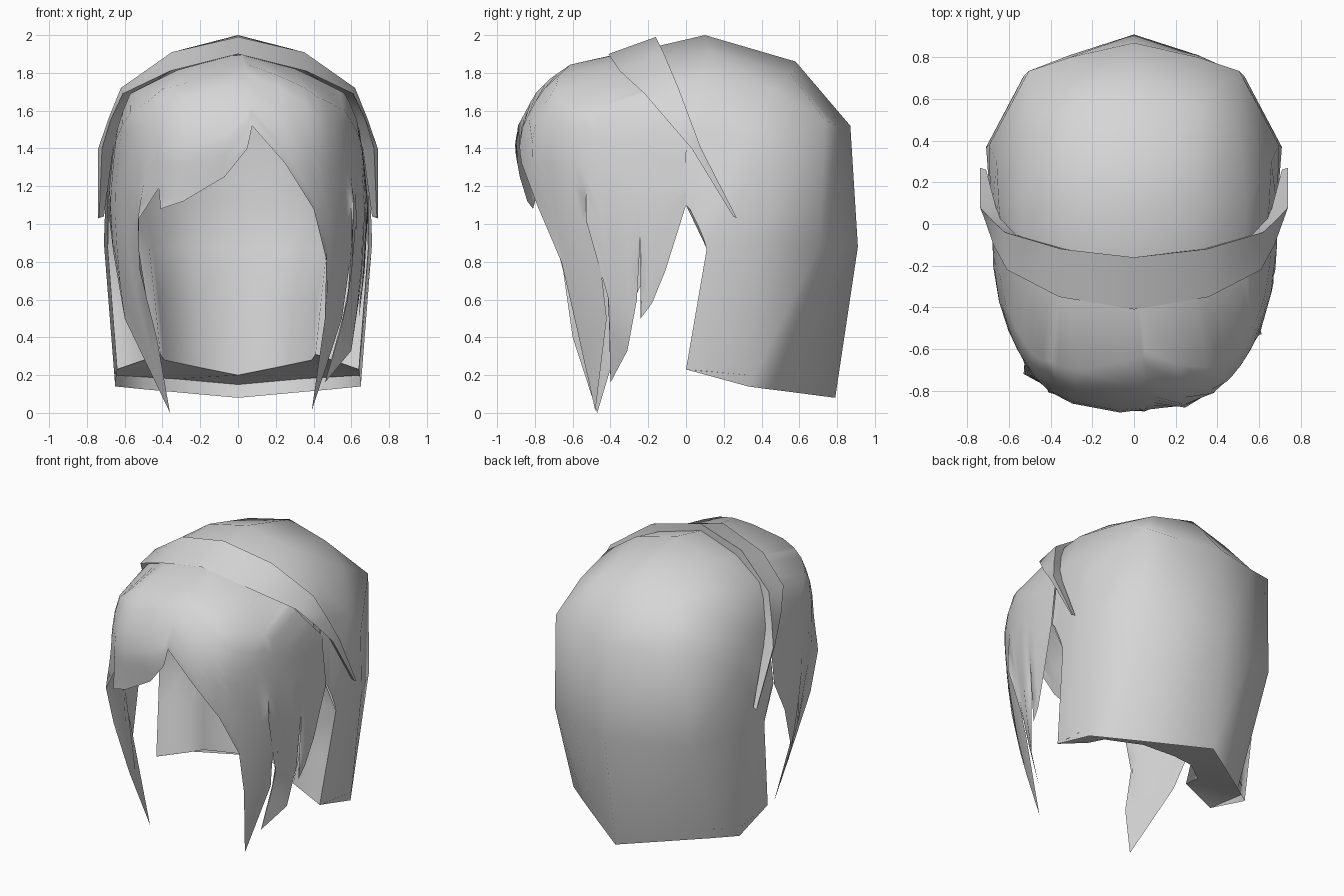
import bpy, bmesh, math
from mathutils import Vector

hair = bpy.data.materials.new("light_grey")
hair.diffuse_color = (0.67, 0.67, 0.67, 1)
CENTRE = Vector((0, 0, 1))


def sheet(name, cols, outward=True, closed=False, angle=60):
    """Smooth surface through a list of equally long point columns."""
    bm = bmesh.new()
    grid = [[bm.verts.new(p) for p in c] for c in cols]
    n = len(cols[0])
    for a, b in zip(grid, grid[1:]):
        for i in range(n if closed else n - 1):
            j = (i + 1) % n
            bm.faces.new((a[i], a[j], b[j], b[i]))
    bmesh.ops.remove_doubles(bm, verts=bm.verts, dist=0.0005)
    bmesh.ops.recalc_face_normals(bm, faces=bm.faces)
    if not closed:
        facing = sum(f.normal.dot(f.calc_center_median() - CENTRE) * f.calc_area()
                     for f in bm.faces)
        if (facing > 0) != outward:
            bmesh.ops.reverse_faces(bm, faces=bm.faces)
    me = bpy.data.meshes.new(name)
    bm.to_mesh(me)
    bm.free()
    me.materials.append(hair)
    ob = bpy.data.objects.new(name, me)
    bpy.context.collection.objects.link(ob)
    bpy.context.view_layer.objects.active = ob
    ob.select_set(True)
    bpy.ops.object.shade_smooth_by_angle(angle=math.radians(angle))
    ob.select_set(False)
    return ob


def mirrored(cols):
    """Columns listed from the middle to the right, completed on the left."""
    left = [[(-x, y, z) for x, y, z in c] for c in cols[:0:-1]]
    return left + cols


def interp(table, k):
    """Linear lookup in rows of (key, values...)."""
    for a, b in zip(table, table[1:]):
        if k <= b[0]:
            break
    t = min(max((k - a[0]) / (b[0] - a[0]), 0), 1)
    return [p + (q - p) * t for p, q in zip(a[1:], b[1:])]


# Front hair body: height, front depth, half width
BODY = [(0.0, .56, .58), (.42, .70, .65), (.75, .77, .68), (1.1, .84, .69),
        (1.4, .905, .66), (1.52, .89, .645), (1.69, .80, .62),
        (1.77, .72, .58), (1.88, .56, .47), (1.9, .42, .4)]
# Upper edge under the band: angle, x, y, z
EDGE = [(0, 0, -.39, 1.9), (30, .31, -.34, 1.82), (60, .57, -.2, 1.69),
        (75, .63, -.1, 1.55), (90, .655, .02, 1.42)]


def body(deg, z):
    depth, half = interp(BODY, z)
    s, c = math.sin(math.radians(deg)), math.cos(math.radians(deg))
    e = 2 / 2.6
    return Vector((math.copysign(abs(s) ** e, s) * half, -max(c, 0) ** e * depth, z))


# Hem of the front hair, left to right: angle, then hem point
HEM = [(-90, -.69, 0, 1.1), (-80, -.66, -.16, .85), (-70, -.6, -.32, .5),
       (-60, -.36, -.47, 0), (-53, -.43, -.6, .4), (-46, -.52, -.65, .75),
       (-40, -.53, -.72, 1.02), (-35, -.42, -.78, 1.19), (-31, -.41, -.81, 1.08),
       (-21, -.29, -.84, 1.12), (-3, -.07, -.88, 1.25), (2, .05, -.9, 1.4),
       (3, .075, -.89, 1.52), (16, .25, -.87, 1.32), (29, .4, -.78, 1.08),
       (37, .47, -.66, .8), (41, .46, -.59, .5), (46, .39, -.48, .01),
       (52, .55, -.42, .5), (56, .6, -.46, .85), (59, .61, -.53, 1.02),
       (64, .58, -.41, .6), (68, .46, -.4, .16), (73, .6, -.31, .33),
       (76, .64, -.26, .6), (78, .66, -.24, .95), (80, .64, -.24, .5),
       (83, .65, -.18, .58), (86, .67, -.11, .75), (90, .69, 0, 1.1)]

front = []
for deg, *p in HEM:
    hem = Vector(p)
    x, y, z0 = interp(EDGE, abs(deg))
    top = Vector((math.copysign(x, deg), y, z0))
    pull = hem - body(deg, hem.z)
    # even rows over the crown, then rows running down into the lock
    knee = max(1.2, hem.z + (z0 - hem.z) * .35)
    start = max(1.35, hem.z + (z0 - hem.z) * .6)
    levels = [z0 + (knee - z0) * r / 5 for r in range(1, 6)]
    levels += [knee + (hem.z - knee) * r / 4 for r in range(1, 5)]
    col = [top]
    for z in levels:
        s = max(0, (start - z) / (start - hem.z))
        col.append(body(deg, z) + pull * s ** 1.6)
    front.append(col)
sheet("front_hair", front)

# Back hair: columns from the middle of the back to the right front edge
back = [
    [(0, -.2, 1.93), (0, .1, 2.0), (0, .58, 1.86), (0, .87, 1.52), (0, .91, .88), (0, .79, .08)],
    [(.3, -.15, 1.86), (.31, .12, 1.92), (.3, .55, 1.8), (.31, .8, 1.52), (.31, .81, .88), (.33, .56, .11)],
    [(.53, -.08, 1.75), (.54, .1, 1.76), (.5, .46, 1.71), (.505, .735, 1.55), (.53, .71, .88), (.5, .44, .125)],
    [(.64, 0, 1.5), (.65, .1, 1.5), (.66, .3, 1.46), (.695, .38, 1.32), (.71, .37, .9), (.65, .33, .14)],
    [(.685, 0, 1.1), (.685, .02, 1.08), (.69, .06, 1.0), (.69, .09, .93), (.69, .11, .87), (.64, 0, .23)],
]
sheet("back_hair", mirrored(back))

# Inner lining: a shallow curved wall behind the folded front edges
lining = [
    [(0, .4, .2), (0, .42, .6), (0, .45, .87), (0, .48, 1.1), (0, .4, 1.75)],
    [(.2, .33, .24), (.22, .36, .6), (.25, .38, .87), (.25, .42, 1.1), (.2, .35, 1.74)],
    [(.39, .17, .28), (.42, .21, .6), (.45, .25, .87), (.5, .3, 1.1), (.4, .2, 1.7)],
    [(.41, .03, .31), (.44, .09, .6), (.47, .15, .87), (.58, .1, 1.1), (.48, .1, 1.65)],
    [(.64, 0, .23), (.665, .055, .55), (.69, .11, .87), (.685, 0, 1.1), (.62, .02, 1.5)],
]
sheet("inner_lining", mirrored(lining), outward=False, angle=80)

# Recessed underside between the lining and the outer hair
under = [[(0, .8, .15), (0, .4, .2)], [(.33, .57, .18), (.2, .33, .24)],
         [(.5, .45, .19), (.39, .17, .28)], [(.655, .33, .2), (.41, .03, .31)],
         [(.64, 0, .23), (.64, 0, .231)]]
sheet("underside", mirrored(under))

# Hair band: front edge, back edge and inner edge of each section
band = [
    [(0, -.41, 1.9), (0, -.16, 1.99), (0, -.17, 1.91)],
    [(.36, -.35, 1.81), (.35, -.12, 1.91), (.33, -.12, 1.83)],
    [(.61, -.22, 1.69), (.62, -.04, 1.72), (.57, -.05, 1.66)],
    [(.675, -.1, 1.55), (.685, .02, 1.56), (.62, .01, 1.53)],
    [(.72, .03, 1.4), (.74, .08, 1.4), (.66, .07, 1.4)],
    [(.735, .25, 1.04), (.74, .27, 1.03), (.71, .26, 1.04)],
]
sheet("hair_band", mirrored(band), closed=True, angle=75)
